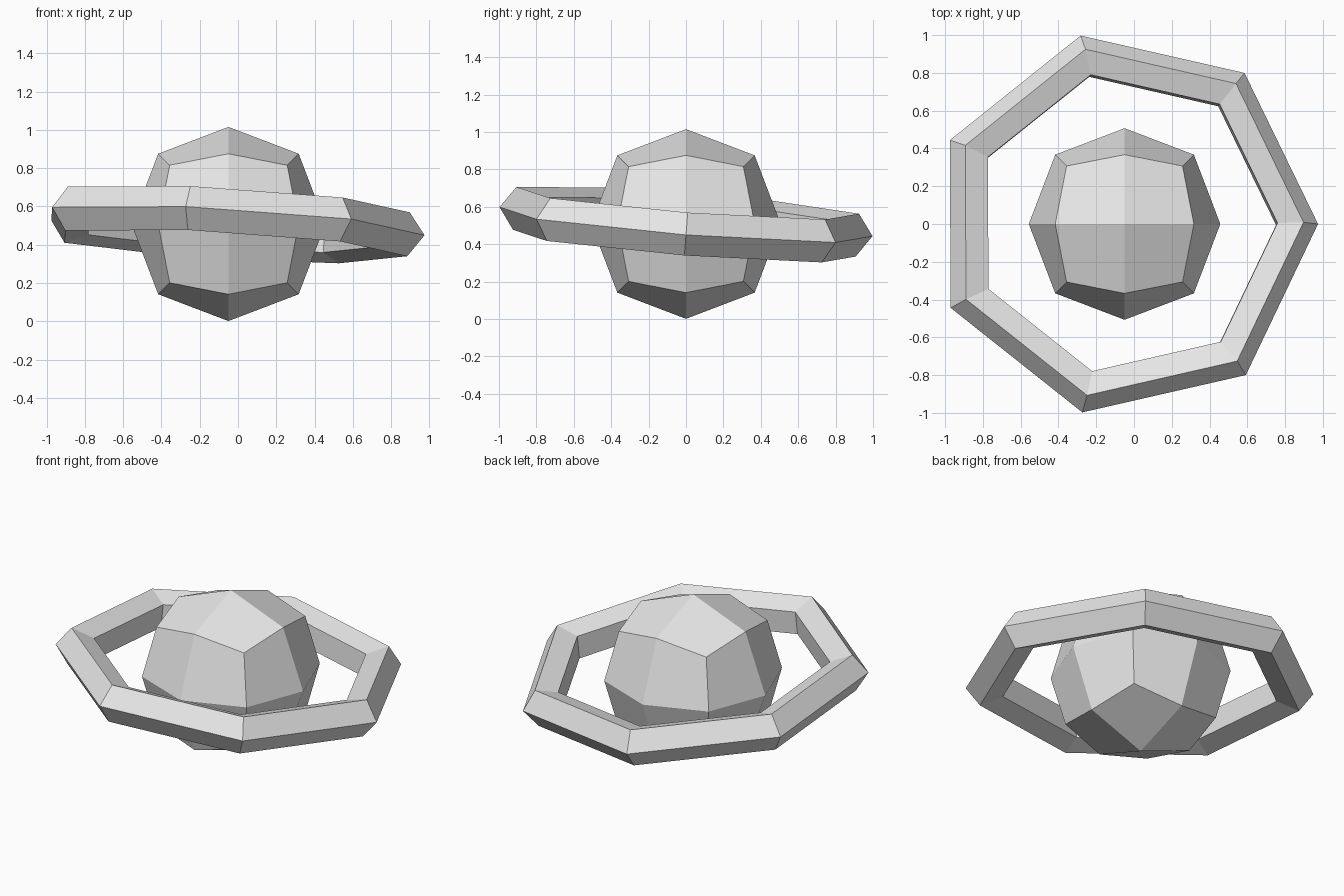
import bpy
import bmesh

cube = bpy.data.objects.get("Cube")
if cube:
    bpy.data.objects.remove(cube, do_unlink=True)

CENTRE = (-0.05, 0, 0.508)

# One plain grey for everything
grey = bpy.data.materials.new("light_grey")
grey.use_nodes = True
grey.diffuse_color = (0.8, 0.8, 0.8, 1)
grey.node_tree.nodes["Principled BSDF"].inputs["Base Color"].default_value = (0.8, 0.8, 0.8, 1)

# Planet: a cube split once per edge and rounded into 24 flat quads
bm = bmesh.new()
bmesh.ops.create_cube(bm, size=2)
bmesh.ops.subdivide_edges(bm, edges=bm.edges[:], cuts=1, use_grid_fill=True)
reach = {1: 0.507, 2: 0.367, 3: 0.307}  # face centre, edge middle, corner
for v in bm.verts:
    v.co *= reach[sum(abs(c) > 0.5 for c in v.co)]
mesh = bpy.data.meshes.new("planet")
bm.to_mesh(mesh)
bm.free()
planet = bpy.data.objects.new("planet", mesh)
planet.location = CENTRE
bpy.context.collection.objects.link(planet)

# Ring: seven-sided hoop with a pentagonal section, slightly tilted
bpy.ops.mesh.primitive_torus_add(
    major_segments=7, minor_segments=5, major_radius=0.905, minor_radius=0.121,
    location=CENTRE, rotation=(-0.078, 0.057, 0))
ring = bpy.context.object
ring.name = "ring"

for obj in (planet, ring):
    obj.data.materials.append(grey)
    obj.data.shade_flat()
